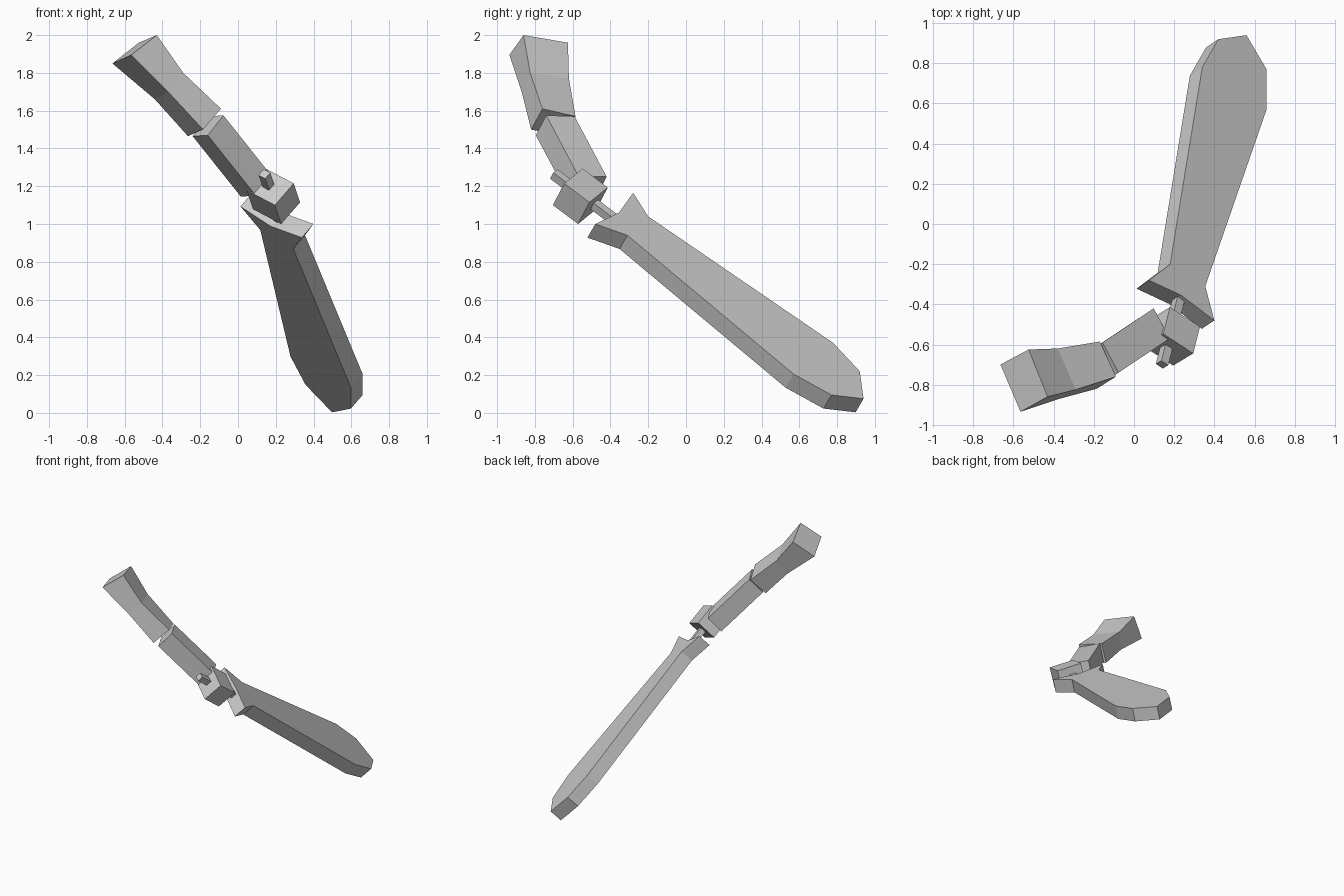
import bpy, bmesh
from mathutils import Vector as V

if "Cube" in bpy.data.objects:
    bpy.data.objects.remove(bpy.data.objects["Cube"])


def make(name, bm):
    bmesh.ops.recalc_face_normals(bm, faces=bm.faces)
    mesh = bpy.data.meshes.new(name)
    bm.to_mesh(mesh)
    bm.free()
    ob = bpy.data.objects.new(name, mesh)
    bpy.context.collection.objects.link(ob)
    return ob


def loft(name, rings):
    """Closed tube through a list of equal-sized vertex rings."""
    bm = bmesh.new()
    rs = [[bm.verts.new(p) for p in r] for r in rings]
    n = len(rs[0])
    for a, b in zip(rs, rs[1:]):
        for i in range(n):
            j = (i + 1) % n
            bm.faces.new((a[i], a[j], b[j], b[i]))
    bm.faces.new(rs[0])
    bm.faces.new(rs[-1])
    return make(name, bm)


def quad(o, a, b):
    return [o, o + a, o + a + b, o + b]


def block(name, origin, a, b, length):
    o, a, b, l = V(origin), V(a), V(b), V(length)
    return loft(name, [quad(o, a, b), quad(o + l, a, b)])


# Blade: flat outline with flared guard, pushed through its thickness
outline = [(.40, -.48, 1.0), (.355, -.31, .94), (.66, .57, .205), (.66, .77, .095),
           (.56, .94, .075), (.42, .92, .22), (.34, .78, .37), (.18, -.20, 1.04),
           (.075, -.28, 1.165), (.235, -.355, 1.06)]
bm = bmesh.new()
face = bm.faces.new([bm.verts.new(p) for p in outline])
ext = bmesh.ops.extrude_face_region(bm, geom=[face], use_keep_orig=True)
bmesh.ops.translate(bm, vec=(-.062, -.042, -.072),
                    verts=[g for g in ext["geom"] if isinstance(g, bmesh.types.BMVert)])
make("blade", bm)

# Shared directions of the blade side of the joint
axis = V((.198, .783, -.59)).normalized()
up = V((.61, .37, .70)).normalized()
side = up.cross(axis).normalized()

# Joint block
block("joint_block", (.195, -.705, 1.10), up * .164, side * .195, axis * .17)

# Pin through the joint block into the blade
w = .045
block("pin", V((.14, -.70, 1.265)) - (up + side) * w / 2, up * w, side * w, axis * .44)

# Lower grip
block("lower_grip", (-.16, -.795, 1.47), (.083, .055, .105), (-.08, .15, -.005),
      (.255, .17, -.32))

# Upper grip: flares toward its free end
loft("upper_grip", [
    [(-.09, -.76, 1.61), (-.17, -.585, 1.57), (-.265, -.645, 1.465), (-.185, -.82, 1.50)],
    [(-.29, -.825, 1.80), (-.38, -.62, 1.77), (-.44, -.675, 1.66), (-.37, -.87, 1.70)],
    [(-.43, -.86, 2.0), (-.525, -.625, 1.96), (-.665, -.70, 1.85), (-.565, -.935, 1.895)]])
